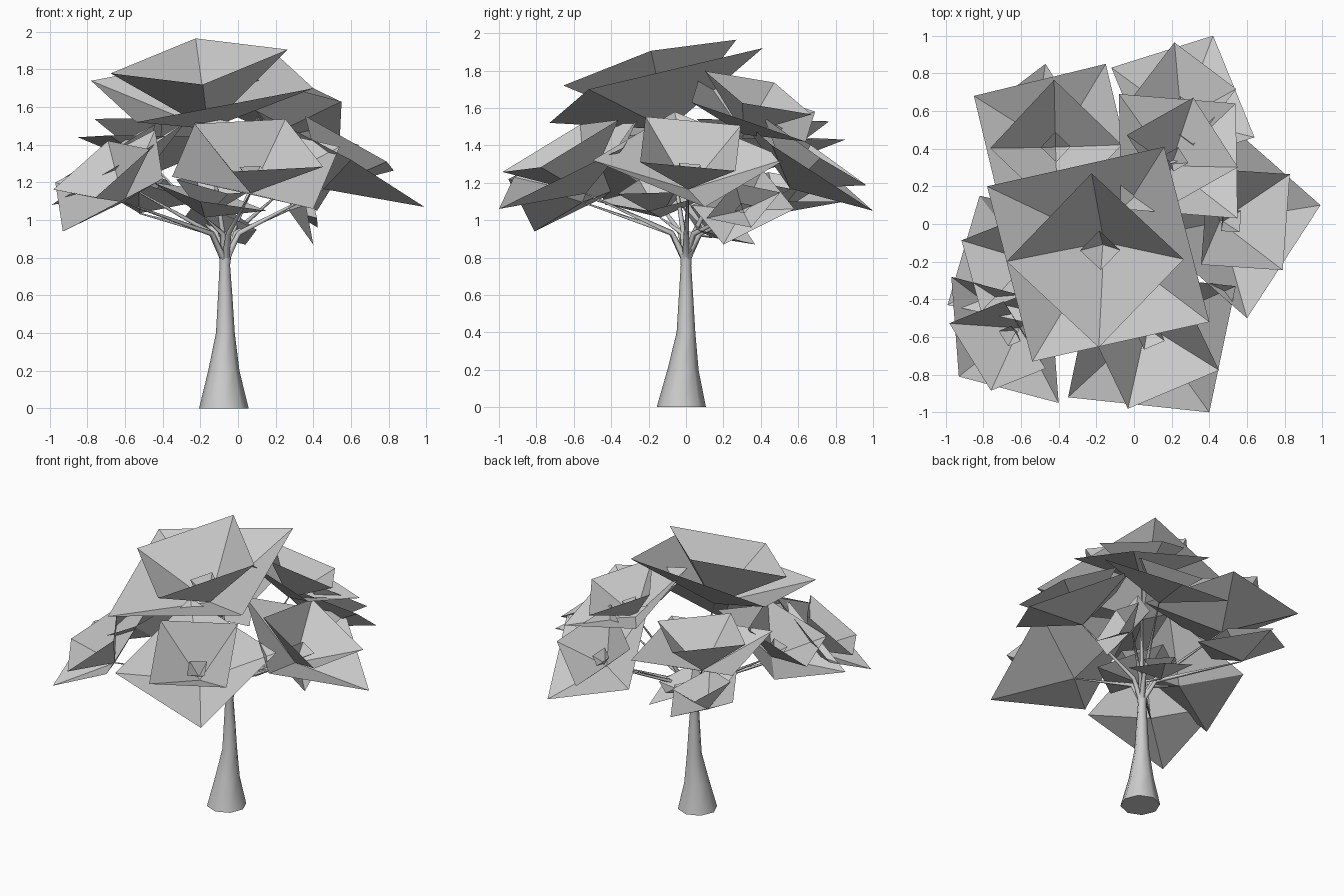
import bpy, bmesh, math
from mathutils import Vector

cube = bpy.data.objects.get("Cube")
if cube:
    bpy.data.objects.remove(cube)

GREY = (0.6, 0.6, 0.6, 1.0)
grey = bpy.data.materials.new("plain grey")
grey.use_nodes = True
grey.diffuse_color = GREY
grey.node_tree.nodes["Principled BSDF"].inputs["Base Color"].default_value = GREY


def make_object(name, bm):
    """Turn a bmesh into a named object."""
    mesh = bpy.data.meshes.new(name)
    bm.to_mesh(mesh)
    bm.free()
    mesh.materials.append(grey)
    obj = bpy.data.objects.new(name, mesh)
    bpy.context.scene.collection.objects.link(obj)
    return obj


def tube(name, path, radii, sides):
    """Tapered tube along a path, capped at both ends."""
    bm = bmesh.new()
    path = [Vector(p) for p in path]
    rings = []
    for i, (point, radius) in enumerate(zip(path, radii)):
        along = path[min(i + 1, len(path) - 1)] - path[max(i - 1, 0)]
        if i == 0:
            along = Vector((0, 0, 1))
        side = along.cross(Vector((0, 1, 0))).normalized()
        other = along.cross(side).normalized()
        ring = []
        for k in range(sides):
            a = math.tau * k / sides
            offset = side * math.cos(a) + other * math.sin(a)
            ring.append(bm.verts.new(point + offset * radius))
        rings.append(ring)
    for low, high in zip(rings, rings[1:]):
        for k in range(sides):
            j = (k + 1) % sides
            bm.faces.new((low[k], low[j], high[j], high[k]))
    bm.faces.new(rings[0])
    bm.faces.new(rings[-1])
    bmesh.ops.recalc_face_normals(bm, faces=bm.faces[:])
    obj = make_object(name, bm)
    for poly in obj.data.polygons:
        poly.use_smooth = len(poly.vertices) == 4


def clump_frame(p, q, r):
    """Centre, half axes and upward normal of a clump from three corners."""
    p, q, r = Vector(p), Vector(q), Vector(r)
    u, v = (r - q) / 2, (p - q) / 2
    normal = u.cross(v).normalized()
    if normal.z < 0:
        u, v = v, u
        normal.negate()
    return (p + r) / 2, u, v, normal


def dish(bm, rim, apex):
    """Open four-sided dish: rim corners joined to a sunken apex."""
    ring = [bm.verts.new(c) for c in rim]
    bottom = bm.verts.new(apex)
    for i in range(4):
        bm.faces.new((ring[i], ring[(i + 1) % 4], bottom))


def leaf_clump(name, points):
    """Square dish, a turned dish standing in it and a small sprig inside."""
    centre, u, v, normal = clump_frame(*points)
    size = u.length + v.length
    apex = centre - normal * size * 0.25
    bm = bmesh.new()
    dish(bm, [centre - u - v, centre + u - v, centre + u + v, centre - u + v], apex)
    twist = math.radians(-12)
    for scale, lift, low in ((0.97, 0.13, -0.25), (0.22, -0.08, -0.2)):
        rim = []
        for k in range(4):
            a = twist + math.pi / 2 * k
            spoke = u * math.cos(a) + v * math.sin(a)
            rim.append(centre + spoke * scale + normal * size * lift)
        dish(bm, rim, centre + normal * size * low)
    make_object(name, bm)
    return apex


# Trunk, flared at the foot
tube("trunk",
     [(-0.075, -0.025, 0), (-0.075, -0.015, 0.2), (-0.067, 0, 0.4),
      (-0.068, 0, 0.6), (-0.07, 0, 0.76), (-0.067, 0, 0.82)],
     [0.132, 0.083, 0.05, 0.038, 0.028, 0.032], 8)

# Leaf clumps: three neighbouring corners each
clumps = {
    "crown": ((-0.78, 0.2, 1.74), (-0.54, -0.73, 1.52), (0.4, -0.52, 1.7)),
    "back_right_upper": ((-0.85, 0.68, 1.44), (-0.15, 0.85, 1.43), (0.02, 0.14, 1.44)),
    "back_left_upper": ((-0.08, 0.69, 1.58), (0.54, 0.64, 1.42), (0.55, 0.03, 1.63)),
    "left_side": ((0.6, -0.5, 1.32), (0.99, 0.1, 1.07), (0.49, 0.54, 1.33)),
    "front_left": ((-0.35, -0.92, 1.23), (0.4, -1, 1.06), (0.54, -0.33, 1.39)),
    "front_right": ((-0.97, -0.28, 1.2), (-0.93, -0.81, 0.94), (-0.4, -0.95, 1.22)),
    "right_side": ((-0.82, 0.15, 1.2), (-0.99, -0.43, 1.08), (-0.45, -0.55, 1.4)),
    "back": ((-0.12, 0.83, 1.2), (0.42, 1, 1.05), (0.64, 0.46, 1.4)),
    "left_lower": ((0.36, 0.03, 1.08), (0.4, 0.2, 0.87), (0.35, 0.58, 1.06)),
    "back_right_lower": ((-0.8, 0.6, 1.2), (-0.47, 0.85, 1.1), (-0.2, 0.42, 1.1)),
    "front_lower": ((-0.45, -0.1, 1.2), (-0.2, -0.48, 1.1), (0.15, -0.2, 1.05)),
    "back_lower": ((-0.28, 0.27, 1.02), (0.04, 0.37, 0.87), (0.1, 0.06, 0.95)),
}

# Branches fan out from the fork to the bottom of every clump
fork = Vector((-0.067, 0, 0.78))
for label, points in clumps.items():
    apex = leaf_clump(label + "_leaf_clump", points)
    reach = apex - fork
    bend = fork + Vector((reach.x * 0.14, reach.y * 0.14, 0.15))
    tube(label + "_branch", [fork, bend, apex], [0.024, 0.015, 0.004], 5)
